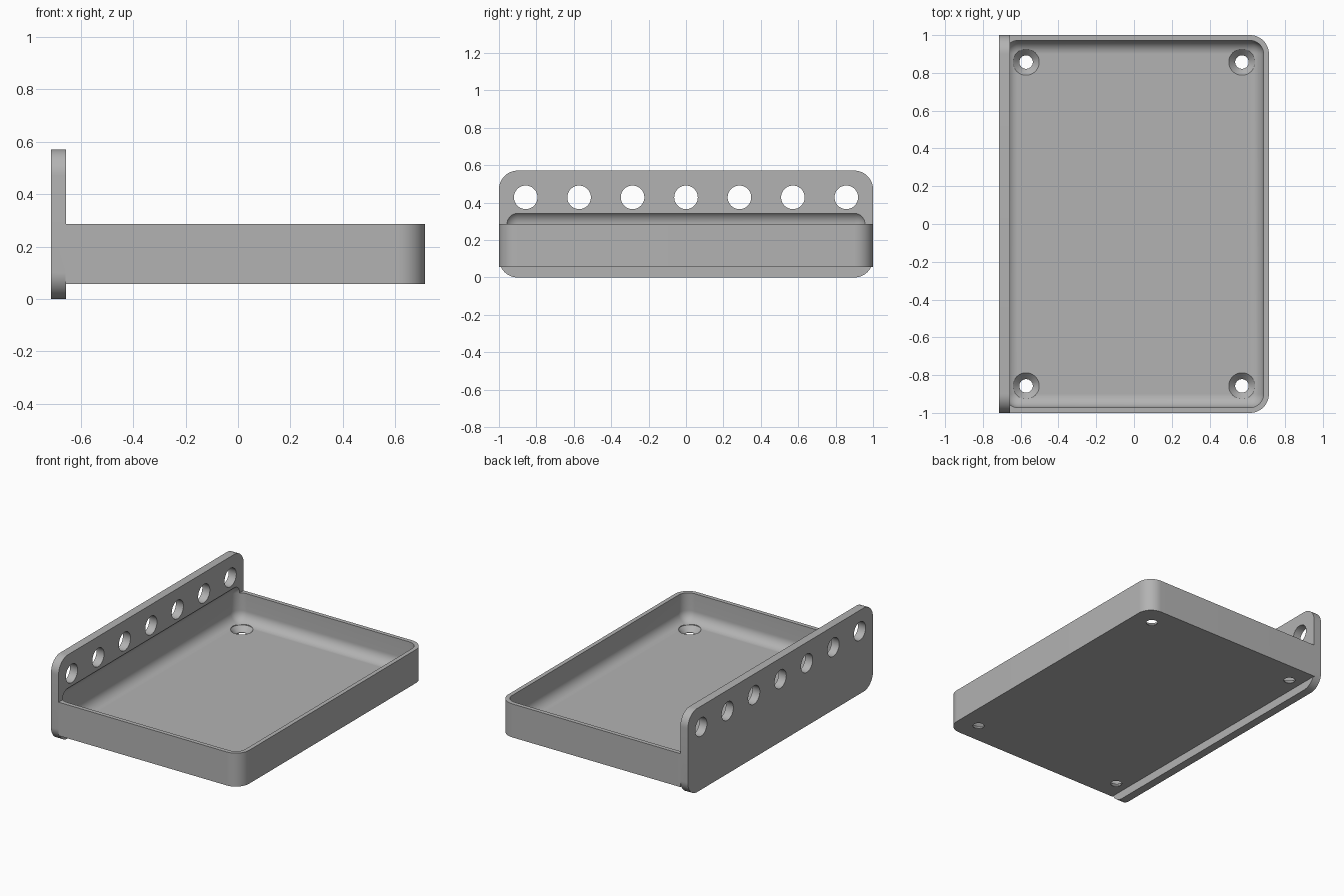
import bpy
import bmesh
import math
from mathutils import Matrix

if "Cube" in bpy.data.objects:
    bpy.data.objects.remove(bpy.data.objects["Cube"])

WALL, PLATE, FLOOR, BASE = 0.0286, 0.0571, 0.095, 0.0571
CORNER = 0.1

grey = bpy.data.materials.new("plain grey")
grey.use_nodes = True
COLOUR = (0.45, 0.45, 0.45, 1)
grey.diffuse_color = COLOUR
grey.node_tree.nodes["Principled BSDF"].inputs["Base Color"].default_value = COLOUR


def finish(name, bm):
    bmesh.ops.recalc_face_normals(bm, faces=bm.faces)
    mesh = bpy.data.meshes.new(name)
    bm.to_mesh(mesh)
    bm.free()
    mesh.materials.append(grey)
    obj = bpy.data.objects.new(name, mesh)
    bpy.context.collection.objects.link(obj)
    return obj


def box(name, low, high, radius, choose, segments=12):
    """Box between two corners with the chosen edges rounded."""
    bm = bmesh.new()
    bmesh.ops.create_cube(bm, size=1)
    for v in bm.verts:
        v.co = [high[i] if v.co[i] > 0 else low[i] for i in range(3)]
    edges = [e for e in bm.edges if choose(e)]
    bmesh.ops.bevel(bm, geom=edges, offset=radius, offset_type='OFFSET',
                    segments=segments, profile=0.5, affect='EDGES')
    return finish(name, bm)


def cone(name, centre, r_low, r_high, depth, axis='Z'):
    bm = bmesh.new()
    turn = Matrix.Rotation(math.pi / 2, 4, 'Y') if axis == 'X' else Matrix()
    bmesh.ops.create_cone(bm, cap_ends=True, segments=48, radius1=r_low,
                          radius2=r_high, depth=depth,
                          matrix=Matrix.Translation(centre) @ turn)
    return finish(name, bm)


def combine(target, tool, operation):
    mod = target.modifiers.new(operation.lower(), 'BOOLEAN')
    mod.operation, mod.object, mod.solver = operation, tool, 'EXACT'
    bpy.context.view_layer.objects.active = target
    bpy.ops.object.modifier_apply(modifier=mod.name)
    bpy.data.objects.remove(tool)


def along(edge, axis):
    a, b = edge.verts
    return abs(a.co[axis] - b.co[axis]) > 1e-4


# Upright mounting rail with rounded corners
rail_x = -0.7143 + PLATE
tray = box("tray_with_rail", (-0.7143, -1, 0), (rail_x, 1, 0.5714),
           CORNER, lambda e: along(e, 0))

# Tray body, rounded on the two corners away from the rail
body = box("tray_body", (rail_x - 0.002, -1, BASE), (0.7143, 1, 0.2857), CORNER,
           lambda e: along(e, 2) and e.verts[0].co.x > 0)
combine(tray, body, 'UNION')

# Fully rounded hollow that also scoops into the rail
hollow = box("hollow", (-0.7143 + WALL, -1 + WALL, FLOOR),
             (0.7143 - WALL, 1 - WALL, 0.3571), CORNER - WALL, lambda e: True)
combine(tray, hollow, 'DIFFERENCE')

# Row of round holes through the rail
for i in range(-3, 4):
    hole = cone("rail_hole", (-0.69, i * 0.2857, 0.4286), 0.063, 0.063, 0.2, 'X')
    combine(tray, hole, 'DIFFERENCE')

# Countersunk screw holes in the floor
SINK = 0.0357
for x in (-0.5714, 0.5714):
    for y in (-0.8571, 0.8571):
        shaft = cone("screw_shaft", (x, y, BASE), 0.0357, 0.0357, 0.2)
        sink = cone("screw_sink", (x, y, FLOOR + 0.0005 - SINK / 2), 0.0357, 0.07, SINK)
        head = cone("screw_head", (x, y, FLOOR + 0.03), 0.07, 0.07, 0.06)
        for cutter in (shaft, sink, head):
            combine(tray, cutter, 'DIFFERENCE')

# Smooth fillets, crisp edges
bpy.ops.object.select_all(action='DESELECT')
tray.select_set(True)
bpy.context.view_layer.objects.active = tray
bpy.ops.object.shade_smooth_by_angle(angle=math.radians(30))
